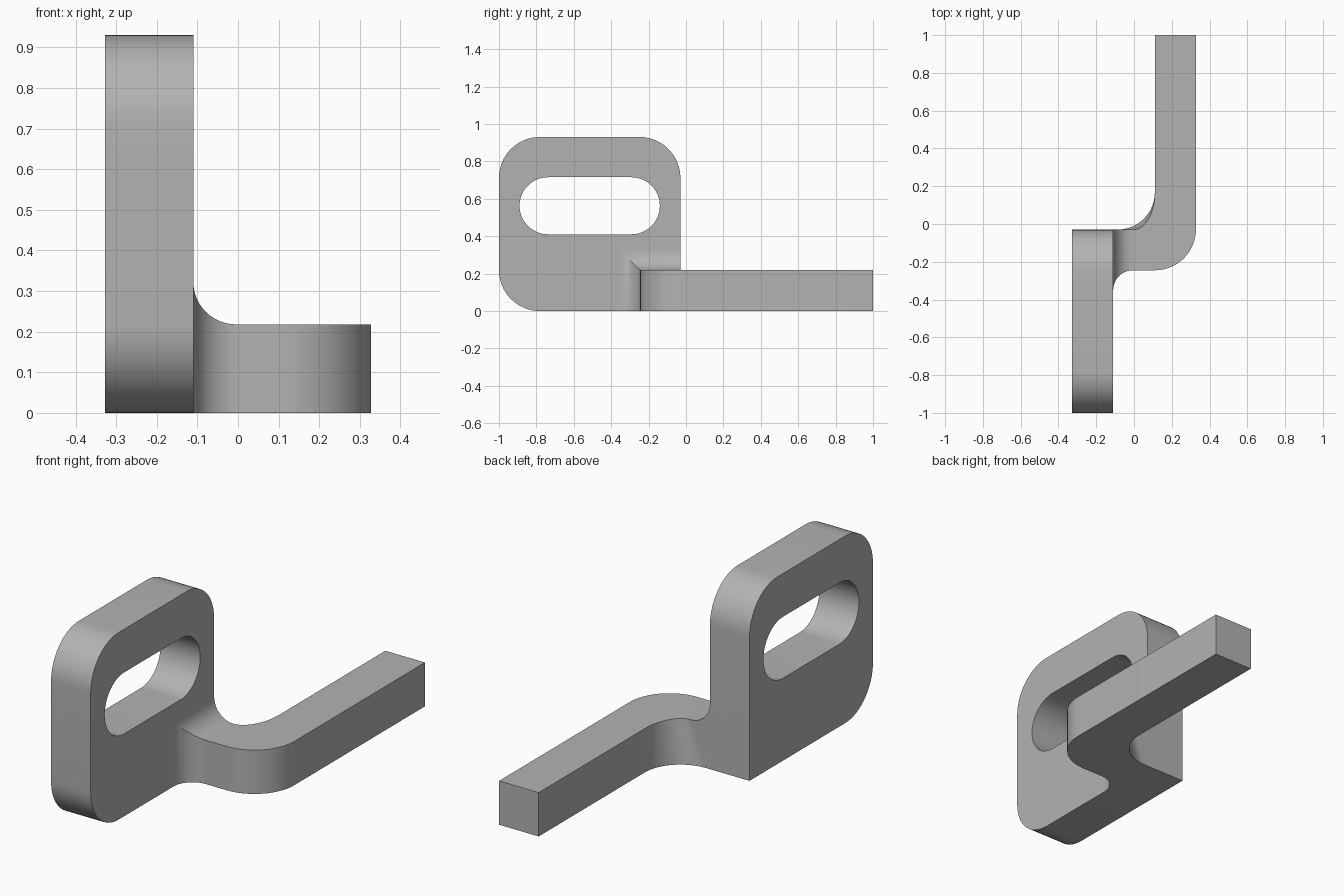
import bpy, bmesh
from math import sin, cos, pi, radians

cube = bpy.data.objects.get("Cube")
if cube:
    bpy.data.objects.remove(cube)

grey = bpy.data.materials.new("plain grey")
grey.use_nodes = True
COLOUR = (0.45, 0.45, 0.45, 1)
grey.diffuse_color = COLOUR
grey.node_tree.nodes["Principled BSDF"].inputs["Base Color"].default_value = COLOUR

STEPS = 16
X_OUT, X_IN = -0.328, -0.11          # plate faces
Y_FRONT, Y_BACK = -0.245, -0.03      # arm root
THICK = 0.218


def finish(name, bm):
    bmesh.ops.remove_doubles(bm, verts=bm.verts, dist=0.0001)
    bmesh.ops.recalc_face_normals(bm, faces=bm.faces)
    mesh = bpy.data.meshes.new(name)
    bm.to_mesh(mesh)
    bm.free()
    obj = bpy.data.objects.new(name, mesh)
    bpy.context.collection.objects.link(obj)
    mesh.materials.append(grey)
    bpy.ops.object.select_all(action="DESELECT")
    obj.select_set(True)
    bpy.context.view_layer.objects.active = obj
    bpy.ops.object.shade_smooth_by_angle(angle=radians(30))
    return obj


def rounded_rect(y0, y1, z0, z1, radii):
    """Outline from the back top corner round to the back bottom corner."""
    corners = [(y1, z1, -1, -1), (y0, z1, 1, -1), (y0, z0, 1, 1), (y1, z0, -1, 1)]
    pts = []
    for k, ((y, z, sy, sz), r) in enumerate(zip(corners, radii)):
        if r == 0:
            pts.append((y, z))
            continue
        for i in range(STEPS + 1):
            a = (k + i / STEPS) * pi / 2
            pts.append((y + sy * r + r * cos(a), z + sz * r + r * sin(a)))
    return pts


# Upright plate with a long slot
bm = bmesh.new()
outer = rounded_rect(-1, Y_BACK, 0, 0.93, (0.218, 0.218, 0.218, 0))
slot = rounded_rect(-0.89, -0.14, 0.41, 0.715, (0.1525,) * 4)
for outline in (outer, slot):
    verts = [bm.verts.new((X_OUT, y, z)) for y, z in outline]
    for a, b in zip(verts, verts[1:] + verts[:1]):
        bm.edges.new((a, b))
bmesh.ops.remove_doubles(bm, verts=bm.verts, dist=0.0001)
bmesh.ops.triangle_fill(bm, edges=bm.edges[:], use_beauty=True)
side = bmesh.ops.extrude_face_region(bm, geom=bm.faces[:], use_keep_orig=True)
moved = [v for v in side["geom"] if isinstance(v, bmesh.types.BMVert)]
bmesh.ops.translate(bm, verts=moved, vec=(X_IN - X_OUT, 0, 0))
finish("slotted_plate", bm)

# Arm: sections of front bottom, front top, back top and back bottom corners
sections = []
FLARE = 0.105
ARC_X, ARC_Y = -0.09, 0.165          # centre of the inner bend
for i in range(STEPS + 1):           # flare out of the plate
    a = i / STEPS * pi / 2
    x = X_IN + FLARE * (1 - cos(a))
    f = FLARE * (1 - sin(a))
    low_x = min(x, ARC_X)
    sections.append([(x, Y_FRONT - f, 0), (x, Y_FRONT - f, THICK + f),
                     (x, Y_BACK, THICK + f), (low_x, Y_BACK, 0)])
root_x = X_IN + FLARE
for i in range(STEPS + 1):           # quarter bend towards the back
    s, c = sin(i / STEPS * pi / 2), cos(i / STEPS * pi / 2)
    front = (0.11 + THICK * s, Y_FRONT + THICK * (1 - c))
    drop = ARC_Y - (ARC_Y - Y_BACK) * c
    sections.append([(*front, 0), (*front, THICK),
                     (root_x + (0.11 - root_x) * s, drop, THICK),
                     (ARC_X + (0.11 - ARC_X) * s, drop, 0)])
sections.append([(0.328, 1, 0), (0.328, 1, THICK), (0.11, 1, THICK), (0.11, 1, 0)])

bm = bmesh.new()
rings = [[bm.verts.new(p) for p in ring] for ring in sections]
for a, b in zip(rings, rings[1:]):
    for k in range(4):
        n = (k + 1) % 4
        bm.faces.new((a[k], a[n], b[n], b[k]))
bm.faces.new(rings[-1])
finish("bent_arm", bm)
